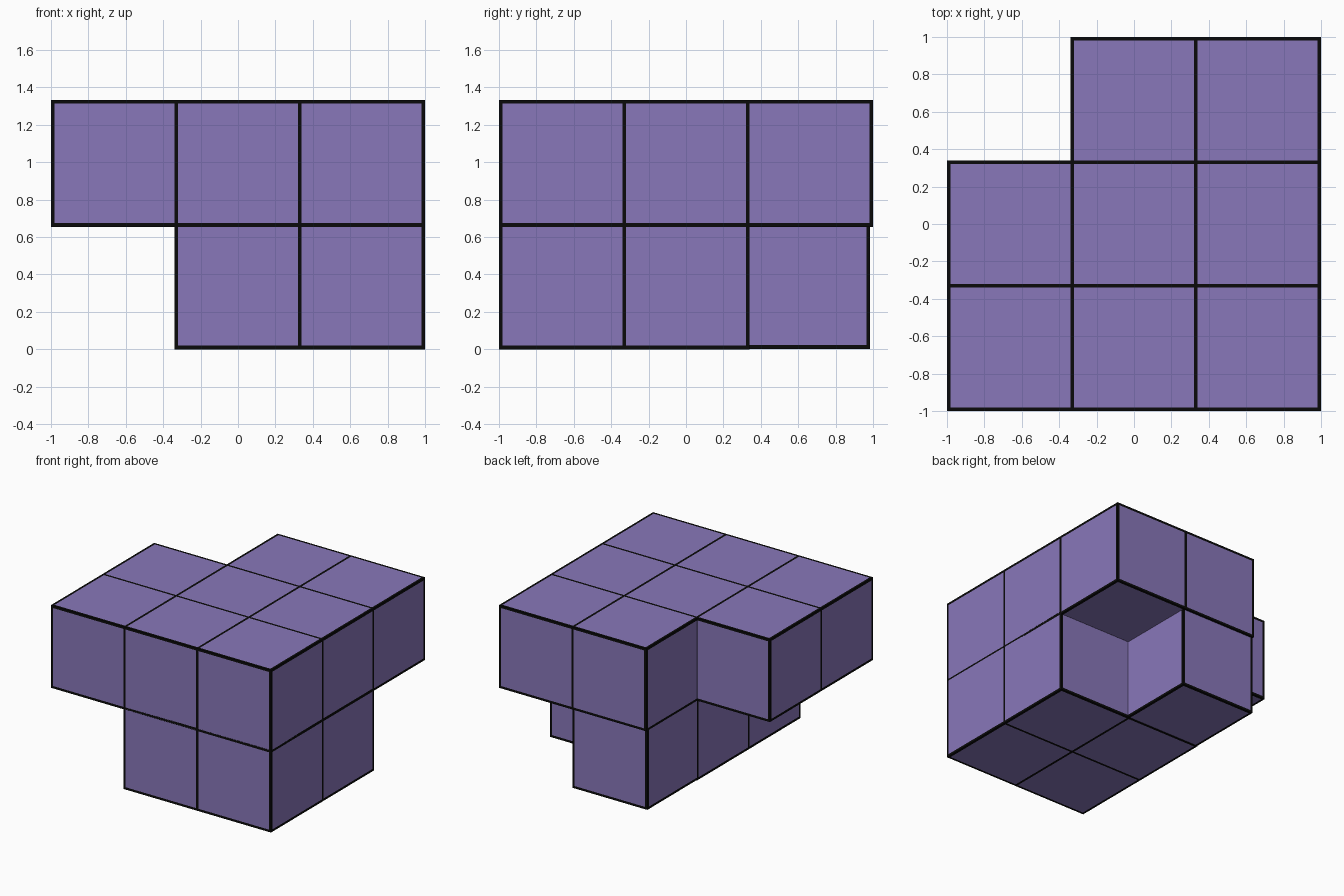
import bpy
import bmesh
from mathutils import Vector

if "Cube" in bpy.data.objects:
    bpy.data.objects.remove(bpy.data.objects["Cube"], do_unlink=True)

SIZE = 0.679      # edge length of one block
BORDER = 0.027    # width of the dark edging
PITCH = 0.6605    # horizontal spacing, borders overlap a little
LAYER = 0.655     # vertical spacing


def material(name, colour):
    mat = bpy.data.materials.new(name)
    mat.use_nodes = True
    mat.diffuse_color = colour
    bsdf = next(n for n in mat.node_tree.nodes if n.type == "BSDF_PRINCIPLED")
    bsdf.inputs["Base Color"].default_value = colour
    bsdf.inputs["Roughness"].default_value = 0.8
    return mat


purple = material("purple", (0.25, 0.185, 0.49, 1))
black = material("black", (0.003, 0.003, 0.003, 1))

# One block: a cube whose faces are inset, leaving a dark border on each
block = bpy.data.meshes.new("bordered_block")
block.materials.append(purple)
block.materials.append(black)
bm = bmesh.new()
bmesh.ops.create_cube(bm, size=SIZE)
ring = bmesh.ops.inset_individual(bm, faces=bm.faces[:], thickness=BORDER)
for face in ring["faces"]:
    face.material_index = 1
bm.to_mesh(block)
bm.free()

X_NAMES = {-1: "right", 0: "middle", 1: "left"}
Y_NAMES = {-1: "front", 0: "centre", 1: "back"}


def add_block(layer, x, y, nudge=(0, 0, 0)):
    level = ("lower", "upper")[layer]
    name = f"{level}_{Y_NAMES[y]}_{X_NAMES[x]}_block"
    obj = bpy.data.objects.new(name, block)
    obj.location = Vector((x * PITCH, y * PITCH, SIZE / 2 + layer * LAYER)) + Vector(nudge)
    bpy.context.collection.objects.link(obj)


# Upper layer: full square without the back right corner
for x in X_NAMES:
    for y in Y_NAMES:
        if (x, y) != (-1, 1):
            add_block(1, x, y)

# Lower layer: two by two, plus one block at the back that sits slightly inward
for x in (0, 1):
    for y in (-1, 0):
        add_block(0, x, y)
add_block(0, 0, 1, nudge=(0.002, -0.016, 0.003))
